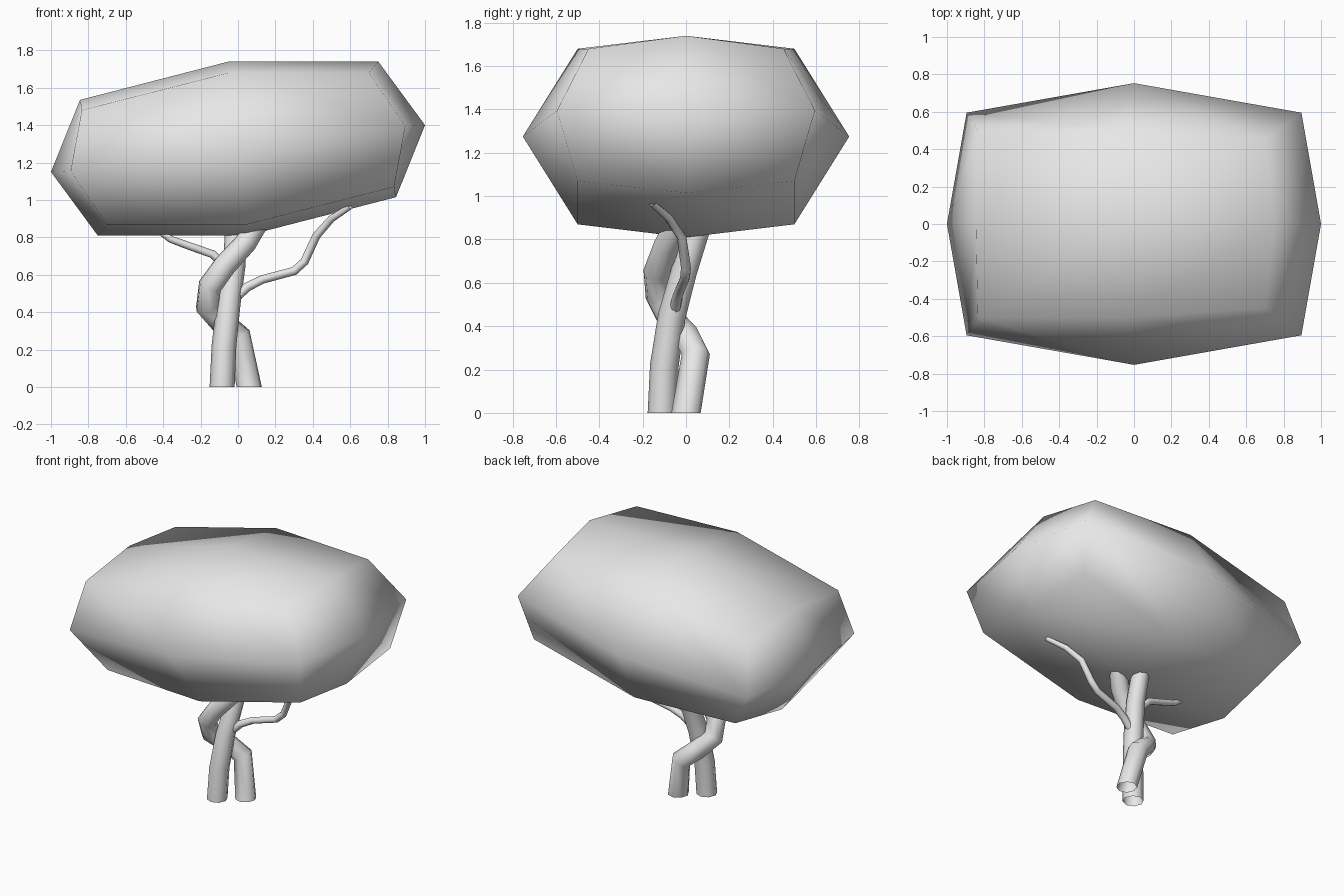
import bpy
import bmesh
from mathutils import Vector

cube = bpy.data.objects.get("Cube")
if cube:
    bpy.data.objects.remove(cube, do_unlink=True)

grey = bpy.data.materials.new("light_grey")
grey.use_nodes = True
grey.diffuse_color = (0.8, 0.8, 0.8, 1)
grey.node_tree.nodes["Principled BSDF"].inputs["Base Color"].default_value = (0.8, 0.8, 0.8, 1)


def finish(mesh):
    mesh.materials.clear()
    mesh.materials.append(grey)
    for p in mesh.polygons:
        p.use_smooth = True


def tube(name, points):
    """Open eight-sided tube through (x, y, z, radius) points."""
    curve = bpy.data.curves.new(name, "CURVE")
    curve.dimensions = "3D"
    curve.bevel_depth = 1.0
    curve.bevel_resolution = 2
    spline = curve.splines.new("POLY")
    spline.points.add(len(points) - 1)
    for p, (x, y, z, r) in zip(spline.points, points):
        p.co = (x, y, z, 1)
        p.radius = r
    helper = bpy.data.objects.new(name + "_path", curve)
    bpy.context.collection.objects.link(helper)
    graph = bpy.context.evaluated_depsgraph_get()
    mesh = bpy.data.meshes.new_from_object(helper.evaluated_get(graph))
    bpy.data.objects.remove(helper, do_unlink=True)
    # level the foot on the ground
    for v in mesh.vertices:
        if v.co.z < 0.06:
            v.co.z = 0
    finish(mesh)
    obj = bpy.data.objects.new(name, mesh)
    bpy.context.collection.objects.link(obj)


# Canopy: a once-divided box, skewed and point-symmetric about its centre
centre = Vector((0, 0, 1.275))
half = {
    (1, 0, 0): (1, 0, 0.125),
    (0, 0, 1): (-0.05, 0, 0.465),
    (0, 1, 0): (0, 0.753, 0),
    (1, 0, 1): (0.75, 0, 0.465),
    (1, 0, -1): (0.845, 0, -0.26),
    (1, 1, 0): (0.895, 0.595, 0.12),
    (0, 1, 1): (-0.05, 0.5, 0.405),
    (1, 1, 1): (0.7, 0.45, 0.405),
    (1, 1, -1): (0.835, 0.5, -0.205),
}
place = {}
for key, co in half.items():
    for side in (1, -1):
        for turn in (1, -1):
            k = (key[0] * turn, key[1] * side, key[2] * turn)
            place[k] = centre + Vector((co[0] * turn, co[1] * side, co[2] * turn))

bm = bmesh.new()
bmesh.ops.create_cube(bm, size=2)
bmesh.ops.subdivide_edges(bm, edges=bm.edges[:], cuts=1, use_grid_fill=True)
for v in bm.verts:
    v.co = place[tuple(round(c) for c in v.co)]
bmesh.ops.recalc_face_normals(bm, faces=bm.faces[:])
canopy_mesh = bpy.data.meshes.new("canopy")
bm.to_mesh(canopy_mesh)
bm.free()
finish(canopy_mesh)
bpy.context.collection.objects.link(bpy.data.objects.new("canopy", canopy_mesh))

# Two entwined trunks
tube("main_trunk", [
    (-0.085, -0.11, 0, 0.067), (-0.075, -0.1, 0.22, 0.066),
    (-0.05, -0.065, 0.45, 0.064), (-0.02, -0.01, 0.65, 0.06),
    (-0.01, 0.06, 0.87, 0.058)])
tube("twisting_trunk", [
    (0.06, 0, 0, 0.069), (0.005, 0.045, 0.27, 0.066),
    (-0.09, 0.005, 0.35, 0.064), (-0.165, -0.07, 0.43, 0.064),
    (-0.15, -0.125, 0.54, 0.064), (-0.07, -0.135, 0.65, 0.062),
    (0.04, -0.09, 0.77, 0.06), (0.1, -0.04, 0.87, 0.058)])

# Side branches
tube("left_branch", [
    (-0.01, -0.05, 0.48, 0.026), (0.05, -0.04, 0.535, 0.025),
    (0.13, -0.025, 0.575, 0.023), (0.3, -0.005, 0.62, 0.023),
    (0.355, 0, 0.67, 0.023), (0.42, -0.02, 0.81, 0.022),
    (0.5, -0.08, 0.9, 0.02), (0.6, -0.155, 0.965, 0.016)])
tube("right_branch", [
    (-0.03, -0.02, 0.6, 0.025), (-0.09, -0.01, 0.665, 0.024),
    (-0.135, -0.01, 0.71, 0.022), (-0.25, -0.02, 0.75, 0.021),
    (-0.36, -0.03, 0.79, 0.019), (-0.43, -0.035, 0.84, 0.016)])
